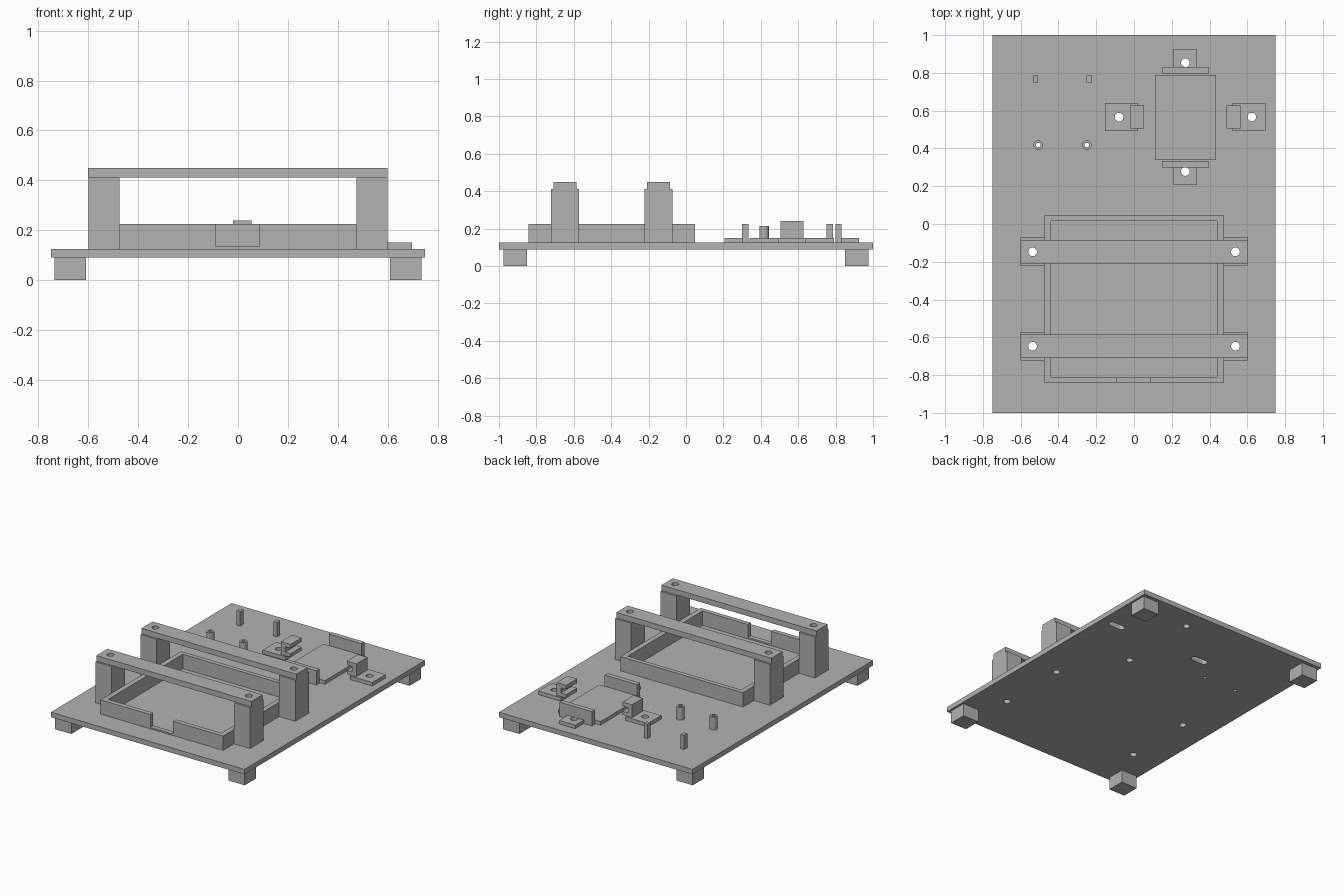
import bpy, bmesh, math
from mathutils import Matrix, Vector

cube = bpy.data.objects.get("Cube")
if cube:
    bpy.data.objects.remove(cube, do_unlink=True)

grey = bpy.data.materials.new("plain grey")
grey.use_nodes = True
grey.diffuse_color = (0.45, 0.45, 0.45, 1)
grey.node_tree.nodes["Principled BSDF"].inputs["Base Color"].default_value = (0.45, 0.45, 0.45, 1)

BASE, TOP = 0.09, 0.125        # underside and top of the base plate
PAD = 0.15                     # top of the clamp pads
BOLT = 0.023                   # bolt hole radius


def finish(name, bm):
    mesh = bpy.data.meshes.new(name)
    bm.to_mesh(mesh)
    bm.free()
    mesh.materials.append(grey)
    obj = bpy.data.objects.new(name, mesh)
    bpy.context.collection.objects.link(obj)
    return obj


def add_box(bm, x, y, z):
    lo, hi = (Vector(p) for p in zip(sorted(x), sorted(y), sorted(z)))
    size = Matrix.Diagonal((*(hi - lo), 1))
    bmesh.ops.create_cube(bm, size=1, matrix=Matrix.Translation((lo + hi) / 2) @ size)


def box(name, x, y, z):
    bm = bmesh.new()
    add_box(bm, x, y, z)
    return finish(name, bm)


def cylinder(name, x, y, z, r):
    bm = bmesh.new()
    bmesh.ops.create_cone(bm, cap_ends=True, segments=32, radius1=r, radius2=r,
                          depth=z[1] - z[0],
                          matrix=Matrix.Translation((x, y, sum(z) / 2)))
    return finish(name, bm)


def extrude(name, points, place, offset):
    """Closed profile, placed in space and swept along an offset."""
    bm = bmesh.new()
    face = bm.faces.new([bm.verts.new(place(*p)) for p in points])
    swept = bmesh.ops.extrude_face_region(bm, geom=[face])
    verts = [v for v in swept["geom"] if isinstance(v, bmesh.types.BMVert)]
    bmesh.ops.translate(bm, verts=verts, vec=offset)
    bmesh.ops.recalc_face_normals(bm, faces=bm.faces)
    return finish(name, bm)


def cut(obj, cutter):
    cutter.hide_render = True
    mod = obj.modifiers.new("cut", "BOOLEAN")
    mod.operation, mod.solver, mod.object = "DIFFERENCE", "EXACT", cutter
    bpy.context.view_layer.objects.active = obj
    bpy.ops.object.modifier_apply(modifier=mod.name)
    bpy.data.objects.remove(cutter, do_unlink=True)


def drill(obj, x, y, r=BOLT):
    cut(obj, cylinder("drill", x, y, (-1, 1), r))


def slot(obj, x, y, half, r=BOLT):
    """Round-ended slot running along x."""
    pts = []
    for side, start in ((1, -90), (-1, 90)):
        for i in range(13):
            a = math.radians(start + 15 * i)
            pts.append((x + side * half + r * math.cos(a), y + r * math.sin(a)))
    cut(obj, extrude("slot", pts, lambda u, v: (u, v, -1), (0, 0, 2)))


# Base plate and corner feet
plate = box("base_plate", (-0.75, 0.75), (-1, 1), (BASE, TOP))
for sx in (-1, 1):
    for sy in (-1, 1):
        box("foot", (sx * 0.61, sx * 0.735), (sy * 0.85, sy * 0.975), (0, BASE))

# Tray frame with a notch in its front wall
tray = box("tray_frame", (-0.475, 0.475), (-0.843, 0.048), (TOP, 0.225))
cut(tray, box("tray_inside", (-0.44, 0.44), (-0.81, 0.017), (0, 1)))
cut(tray, box("tray_notch", (-0.09, 0.087), (-0.9, -0.78), (0.135, 1)))

# Posts with bolted straps across the tray
for y in (-0.147, -0.647):
    strap = box("strap", (-0.602, 0.6), (y - 0.062, y + 0.062), (0.412, 0.45))
    for side in (-1, 1):
        hole = side * 0.537
        post = box("strap_post", (side * 0.475, side * 0.6), (y - 0.075, y + 0.075), (TOP, 0.412))
        for part in (post, strap, plate):
            drill(part, hole, y)

# Device plate held between the clamps
box("device_plate", (0.11, 0.435), (0.34, 0.79), (TOP, PAD))

# End stops: a bolted pad with an upright wall
CX, CY = 0.272, 0.566
for side in (-1, 1):
    pad = box("end_stop_pad", (CX - 0.062, CX + 0.062),
              (CY + side * 0.235, CY + side * 0.36), (TOP, PAD))
    box("end_stop_wall", (CX - 0.125, CX + 0.125),
        (CY + side * 0.232, CY + side * 0.266), (TOP, 0.225))
    for part in (pad, plate):
        drill(part, CX, CY + side * 0.288)

# Side clamps: a bolted pad with a C-shaped jaw facing inwards
jaw = [(0.292, PAD), (0.292, 0.24), (0.218, 0.24), (0.218, 0.212), (0.26, 0.212),
       (0.26, 0.175), (0.218, 0.175), (0.218, PAD)]
for side in (-1, 1):
    pad = box("side_clamp_pad", (CX + side * 0.25, CX + side * 0.425),
              (CY - 0.074, CY + 0.074), (TOP, PAD))
    drill(pad, CX + side * 0.351, CY)
    slot(plate, CX + side * 0.351, CY, 0.04)
    extrude("side_clamp_jaw", jaw, lambda u, v: (CX + side * u, CY - 0.061, v), (0, 0.122, 0))

# Locating pins and hollow standoffs
for x in (-0.522, -0.237):
    box("locating_pin", (x - 0.014, x + 0.014), (0.75, 0.786), (TOP, 0.225))
for x in (-0.507, -0.25):
    standoff = cylinder("standoff", x, 0.418, (TOP, 0.215), 0.025)
    for part in (standoff, plate):
        drill(part, x, 0.418, 0.012)

# Smooth the round walls, keep the edges crisp
bpy.ops.object.select_all(action="DESELECT")
for obj in bpy.context.collection.objects:
    if obj.type == "MESH" and obj.name.startswith(("standoff", "strap", "base")):
        obj.select_set(True)
        bpy.context.view_layer.objects.active = obj
bpy.ops.object.shade_smooth_by_angle(angle=math.radians(30))
